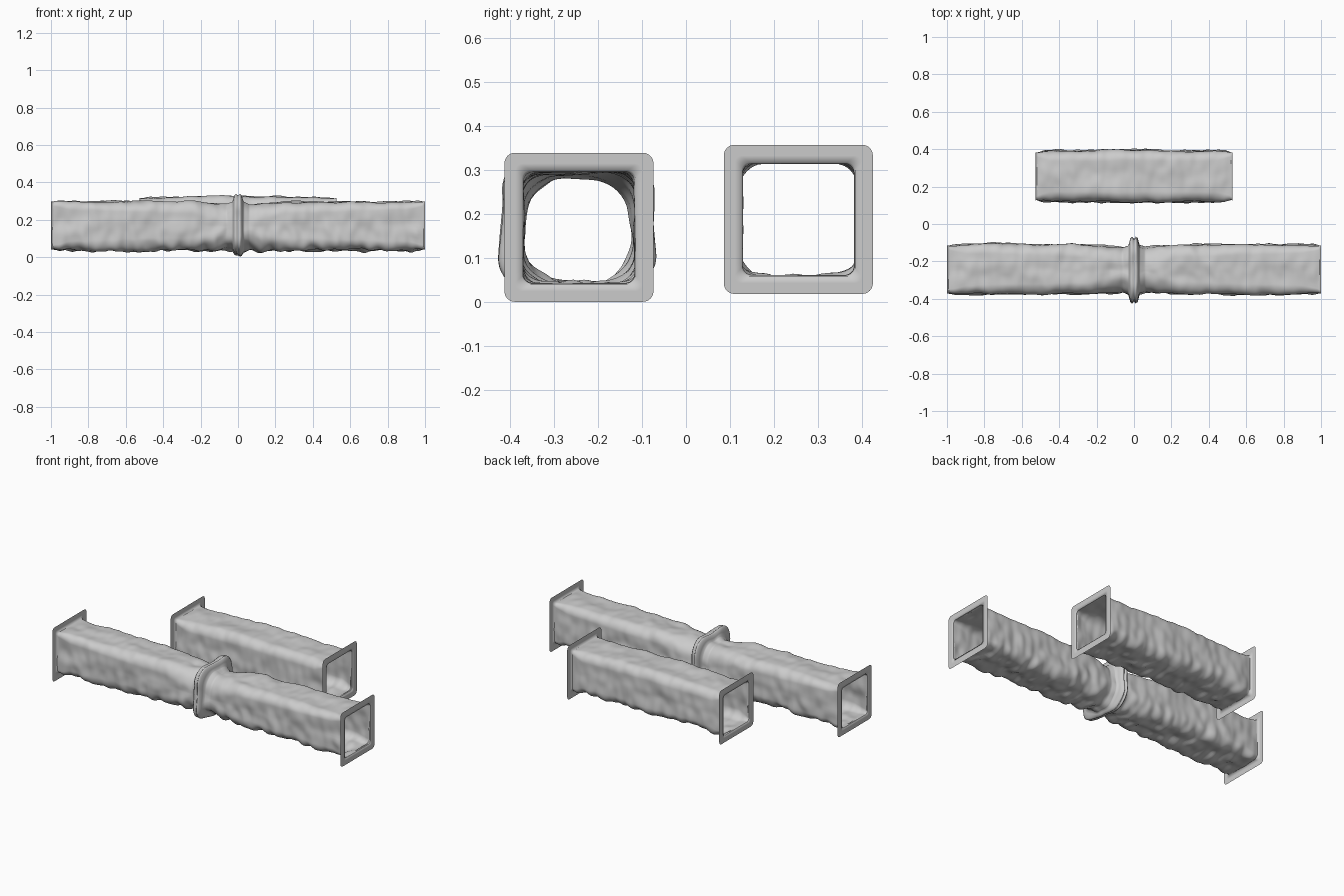
import bpy, bmesh
from math import sin, cos, pi, exp
from mathutils import noise, Vector

if "Cube" in bpy.data.objects:
    bpy.data.objects.remove(bpy.data.objects["Cube"])

SIDE = 24          # points per side of a ring


def rounded_square(hy, hz, r):
    """Rounded rectangle ring in (y, z), evenly indexed around the corners."""
    pts = []
    n_arc = SIDE // 2
    for k in range(4):
        a0 = k * pi / 2 - pi / 4
        for i in range(SIDE):
            # each quadrant side: half straight edge, corner arcs at both ends
            q = n_arc // 2
            if i < q:
                a, s = a0 + pi / 4 * i / q, -1
            elif i >= SIDE - q:
                a, s = a0 + pi / 4 + pi / 4 * (i - SIDE + q) / q, 1
            else:
                a, s = a0 + pi / 4, -1 + 2 * (i - q) / (SIDE - 2 * q)
            u, v = 1 - r, (1 - r) * s
            c, d = cos(k * pi / 2), sin(k * pi / 2)
            y = u * c - v * d + r * cos(a)
            z = u * d + v * c + r * sin(a)
            pts.append((y * hy, z * hz))
    return pts


def loft(name, rings):
    bm = bmesh.new()
    rows = [[bm.verts.new(p) for p in ring] for ring in rings]
    n = len(rows[0])
    for a, b in zip(rows, rows[1:]):
        for i in range(n):
            j = (i + 1) % n
            bm.faces.new((a[i], a[j], b[j], b[i]))
    bmesh.ops.recalc_face_normals(bm, faces=bm.faces)
    me = bpy.data.meshes.new(name)
    bm.to_mesh(me)
    bm.free()
    for p in me.polygons:
        p.use_smooth = True
    ob = bpy.data.objects.new(name, me)
    bpy.context.collection.objects.link(ob)
    return ob


def sample(table, x):
    """Linear interpolation of (x, values...) rows."""
    for a, b in zip(table, table[1:]):
        if x <= b[0]:
            t = (x - a[0]) / (b[0] - a[0])
            return [p + (q - p) * t for p, q in zip(a[1:], b[1:])]
    return table[-1][1:]


def duct(name, x0, x1, cy, cz, table, stations, seed):
    """Wrinkled fabric tube; table rows: |x|, half y, half z, z shift, corner roundness."""
    rings = []
    for x in stations:
        hy, hz, dz, r = sample(table, abs(x))
        fade = min(1, min(x - x0, x1 - x) / 0.04)
        ring = []
        for y, z in rounded_square(hy, hz, r):
            d = Vector((0, y, z)).normalized()
            # broad sag plus tight cross folds, stronger towards the bottom
            broad = noise.noise(Vector((x * 6, d.y * 1.3 + seed, d.z * 1.3)))
            fold = noise.noise(Vector((x * 20, d.y * 2 + seed, d.z * 2 + 7)))
            low = max(0, -d.z)
            amp = 0.010 * broad + (0.006 + 0.010 * low) * fold + 0.007 * low
            ring.append((x, cy + y + d.y * amp * fade, cz + dz + z + d.z * amp * fade))
        rings.append(ring)
    loft(name, rings)


def flange(name, x, inward, cy, cz):
    """Flat square collar with softly turned inner lip."""
    spec = [(0.169, 0.14, 0), (0.145, 0.12, 0), (0.129, 0.14, 0), (0.126, 0.16, 0.012)]
    loft(name, [[(x + inward * dx, cy + y, cz + z) for y, z in rounded_square(h, h, r)]
                for h, r, dx in spec])


def spread(a, b, n):
    return [a + (b - a) * i / n for i in range(n + 1)]


# Long duct, pinched at both sides of a central raised seam
long_table = [(0, .163, .152, .005, .55), (.010, .174, .158, .008, .55),
              (.020, .166, .150, .008, .6), (.030, .130, .125, .0, .75),
              (.060, .120, .120, -.006, .85), (.12, .125, .123, -.006, .7),
              (.25, .130, .127, 0, .5), (.5, .134, .127, 0, .45),
              (.9, .132, .127, 0, .35), (1.0, .126, .126, 0, .16)]
xs = spread(-1, -.06, 110) + spread(-.055, .055, 22) + spread(.06, 1, 110)
duct("long_duct", -1, 1, -.243, .17, long_table, xs, 3.1)

# Short duct, slightly swollen at mid length
short_table = [(0, .139, .134, .006, .4), (.2, .138, .132, .004, .42),
               (.45, .136, .128, 0, .4), (.527, .126, .126, 0, .16)]
duct("short_duct", -.527, .525, .255, .188, short_table, spread(-.527, .525, 130), 11.7)

# End collars
for label, half, cy, cz in (("long", .999, -.243, .17), ("short", .527, .255, .188)):
    for side, s in (("left", -1), ("right", 1)):
        flange(f"{label}_{side}_flange", s * half, -s, cy, cz)
